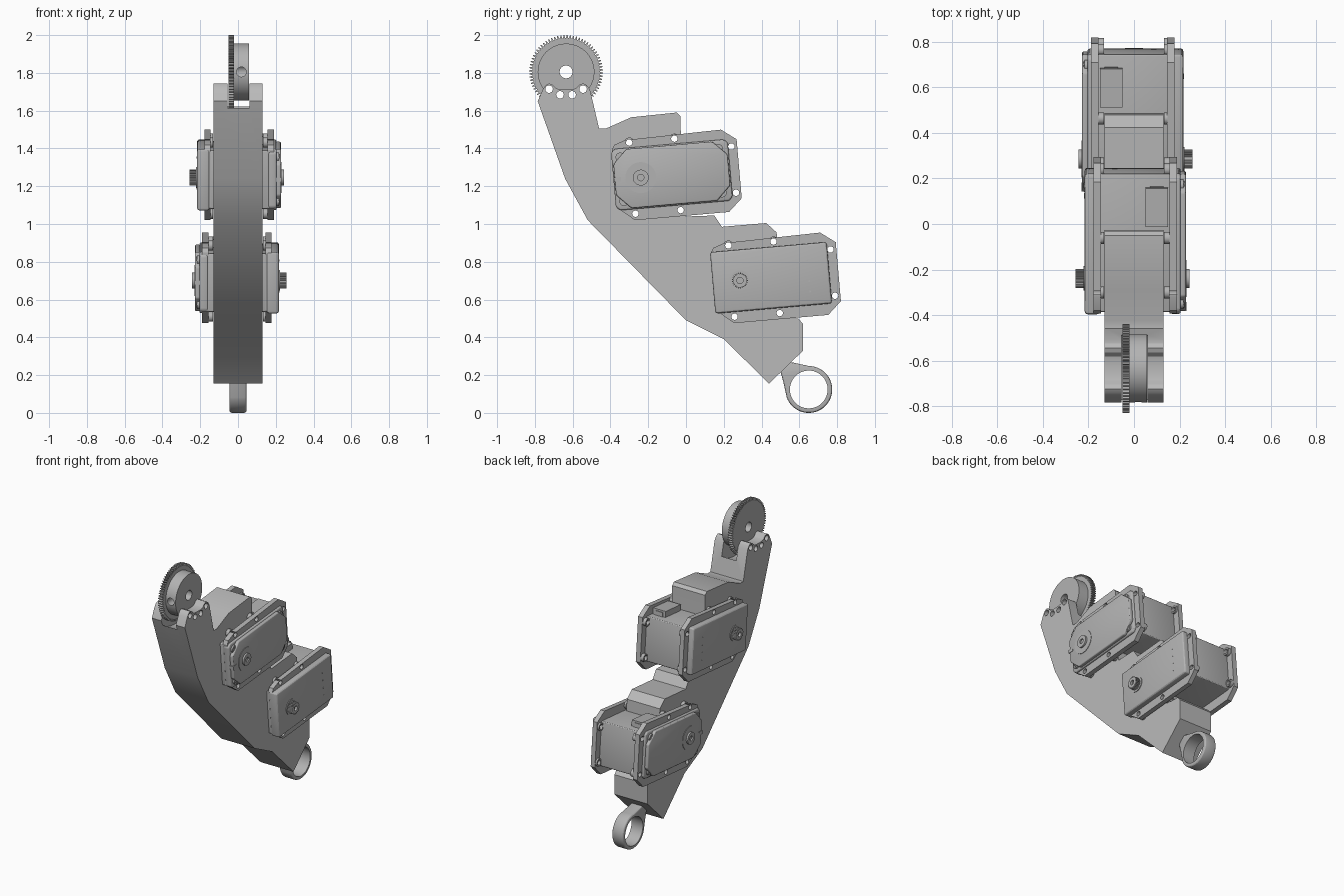
import bpy, bmesh
from math import sin, cos, pi, radians
from mathutils import Vector

cube = bpy.data.objects.get("Cube")
if cube:
    bpy.data.objects.remove(cube, do_unlink=True)


def material(name, value):
    m = bpy.data.materials.new(name)
    m.use_nodes = True
    color = (value, value, value, 1)
    m.diffuse_color = color
    m.node_tree.nodes["Principled BSDF"].inputs["Base Color"].default_value = color
    return m


FRAME = material("frame grey", 0.49)
SERVO = material("servo grey", 0.45)


def circle(y, z, r, n=32, start=0.0, sweep=2 * pi):
    return [(y + r * cos(start + sweep * i / n), z + r * sin(start + sweep * i / n))
            for i in range(n)]


def toothed(y, z, r, depth, teeth):
    pts = []
    for i in range(teeth):
        for step, rad in ((0, r - depth), (.3, r - depth), (.5, r), (.8, r)):
            a = 2 * pi * (i + step) / teeth
            pts.append((y + rad * cos(a), z + rad * sin(a)))
    return pts


def prism(name, outlines, a, b, mat, bevel=0, axis="x", cutters=()):
    """Extrude one or more closed outlines from a to b, then bevel and cut."""
    bm = bmesh.new()
    for pts in outlines:
        def ring(d):
            return [bm.verts.new((d, p, q) if axis == "x" else (p, d, q)) for p, q in pts]
        lo, hi = ring(a), ring(b)
        bm.faces.new(lo)
        bm.faces.new(hi)
        for i in range(len(pts)):
            j = (i + 1) % len(pts)
            bm.faces.new((lo[i], lo[j], hi[j], hi[i]))
    bmesh.ops.recalc_face_normals(bm, faces=bm.faces)
    me = bpy.data.meshes.new(name)
    bm.to_mesh(me)
    bm.free()
    me.materials.append(mat)
    ob = bpy.data.objects.new(name, me)
    bpy.context.collection.objects.link(ob)
    if bevel:
        mod = ob.modifiers.new("bevel", "BEVEL")
        mod.width, mod.segments = bevel, 3
        mod.limit_method, mod.angle_limit = "ANGLE", radians(40)
    for c in cutters:
        mod = ob.modifiers.new("cut", "BOOLEAN")
        mod.operation, mod.solver, mod.object = "DIFFERENCE", "EXACT", c
    if bevel or cutters:
        dg = bpy.context.evaluated_depsgraph_get()
        baked = bpy.data.meshes.new_from_object(ob.evaluated_get(dg))
        ob.modifiers.clear()
        ob.data = baked
    return ob


helpers = []


def cutter(name, outlines, a, b, axis="x"):
    ob = prism(name, outlines, a, b, FRAME, axis=axis)
    ob.hide_render = True
    helpers.append(ob)
    return ob


# Servo placement: local (u, v) in the side plane, tilted about x
TILT = radians(5)
UPPER, LOWER = Vector((-.075, 1.26)), Vector((.45, .715))
MOUNTS = [(-.21, .19), (.03, .19), (.327, .122), (.33, -.124), (.03, -.19), (-.21, -.188)]


def place(center, pts):
    return [(center.x + u * cos(TILT) - v * sin(TILT),
             center.y + u * sin(TILT) + v * cos(TILT)) for u, v in pts]


def box(u0, u1, v0, v1):
    return [(u0, v0), (u1, v0), (u1, v1), (u0, v1)]


def chamfered(u0, u1, v0, v1, c):
    return [(u0 + c, v0), (u1 - c, v0), (u1, v0 + c), (u1, v1 - c),
            (u1 - c, v1), (u0 + c, v1), (u0, v1 - c), (u0, v0 + c)]


mount_drills = {s: cutter("mount_drill", [place(c, circle(u, v, .017, 16)) for u, v in MOUNTS], -.4, .4)
                for s, c in ((1, UPPER), (-1, LOWER))}

# Arm frame with forked top
GY, GZ = -.635, 1.805
fork_holes = cutter("fork_drill", [circle(y, z, .02, 16) for y, z in
                    ((-.725, 1.714), (-.667, 1.684), (-.603, 1.684), (-.545, 1.714))], -.3, .3)
fork_slot = cutter("fork_slot", [circle(GY, GZ, .235, 64)], -.055, .06)
outline = [(-.785, 1.65), (-.757, 1.715), (-.742, 1.735), (-.725, 1.745), (-.705, 1.737),
           (-.688, 1.718), (-.665, 1.712), (-.605, 1.712), (-.582, 1.718), (-.565, 1.737),
           (-.545, 1.745), (-.525, 1.735), (-.508, 1.71), (-.46, 1.505), (-.425, 1.505),
           (-.29, 1.565), (-.05, 1.59), (-.03, 1.57), (-.025, 1.4), (0, 1.04),
           (.15, 1.045), (.19, .985), (.425, 1.005), (.48, .955), (.49, .8),
           (.51, .5), (.595, .5), (.62, .47), (.62, .33), (.44, .155),
           (.2, .39), (0, .49), (-.52, 1.02), (-.64, 1.24)]
prism("arm_frame", [outline], -.13, .13, FRAME,
      cutters=(fork_slot, fork_holes, mount_drills[1], mount_drills[-1]))

# Gear with clamping hub
bore = cutter("axle_bore", [circle(GY, GZ, .034)], -.2, .2)
set_hole = cutter("set_screw_bore", [circle(.018, GZ, .026, 20)], -1, GY, axis="y")
prism("gear", [toothed(GY, GZ, .195, .016, 72)], -.05, -.02, SERVO, cutters=(bore, fork_holes))
prism("gear_hub", [circle(GY, GZ, .15, 64)], -.02, .057, SERVO, cutters=(bore, fork_holes, set_hole))

# End ring with neck
RY, RZ = .65, .124
ring_bore = cutter("ring_bore", [circle(RY, RZ, .1, 48)], -.2, .2)
teardrop = circle(RY, RZ, .124, 48, radians(-160), radians(255)) + [(.55, .27), (.5, .22), (.515, .165)]
prism("end_ring", [teardrop], -.045, .045, SERVO, bevel=.012, cutters=(ring_bore,))


def servo(tag, c, s):
    def part(name, outlines, a, b, **kw):
        return prism(f"{tag}_servo_{name}", [place(c, o) for o in outlines], s * a, s * b, SERVO, **kw)

    drill = mount_drills[s]
    # Body, socket and mounting flanges
    part("body", [box(-.3, .31, -.155, .155)], -.15, .16, bevel=.008)
    part("socket", [box(.08, .25, .14, .197)], .05, .15)
    part("socket_plug", [box(.1, .255, .15, .185)], .07, .13)
    flange = [(-.305, .16), (-.29, .185), (-.23, .205), (.28, .216), (.358, .158), (.358, -.155),
              (.285, -.222), (-.215, -.222), (-.28, -.168), (-.305, -.15)]
    part("screw_side_flange", [flange], .155, .19, cutters=(drill,))
    part("shaft_side_flange", [flange], -.178, -.145, cutters=(drill,))
    bosses = [circle(u, v, .027, 16) for u, v in MOUNTS]
    for a, b in ((.132, .157), (-.147, -.132)):
        part("mount_bosses", bosses, a, b, cutters=(drill,))
    # Covers
    part("shaft_cover", [box(-.31, .31, -.163, .163)], -.217, -.15, bevel=.014)
    part("screw_cover", [chamfered(-.31, .31, -.163, .163, .02)], .16, .205, bevel=.01)
    part("cover_panel", [chamfered(-.303, .303, -.157, .157, .075)], .2, .228, bevel=.008)
    part("cover_clip", [box(-.308, -.27, -.012, .012)], .2, .231)
    # Corner screws with cross slots
    for u in (-.264, .256):
        for v in (-.117, .117):
            part("screw", [circle(u, v, .025, 20)], .2, .217)
            part("screw_cross", [box(u - .018, u + .018, v - .004, v + .004),
                                 box(u - .004, u + .004, v - .018, v + .018)], .214, .221)
    # Idler boss on one side, splined shaft on the other
    recess = cutter("shaft_recess", [place(c, circle(-.165, 0, .017, 20))], s * .233, s * .4)
    part("boss_ring", [circle(-.165, 0, .082, 40)], .22, .231)
    part("idler_boss", [circle(-.165, 0, .042)], .22, .243, cutters=(recess,))
    recess = cutter("shaft_recess", [place(c, circle(-.165, 0, .017, 20))], s * -.4, s * -.24)
    part("shaft_collar", [circle(-.165, 0, .054)], -.222, -.21)
    part("output_shaft", [toothed(-.165, 0, .042, .006, 25)], -.256, -.21, cutters=(recess,))
    # Small dimples on the plain cover
    part("cover_pips", [circle(.2, -.09 + .055 * i, .005, 8) for i in range(4)], -.219, -.21)


servo("upper", UPPER, 1)
servo("lower", LOWER, -1)

# Remove cutters and shade curved walls smoothly
for h in helpers:
    bpy.data.objects.remove(h, do_unlink=True)
for ob in bpy.context.collection.objects:
    if ob.type == "MESH" and ob.data.materials and ob.data.materials[0] in (FRAME, SERVO):
        bpy.ops.object.select_all(action="DESELECT")
        ob.select_set(True)
        bpy.context.view_layer.objects.active = ob
        bpy.ops.object.shade_smooth_by_angle(angle=radians(25))
